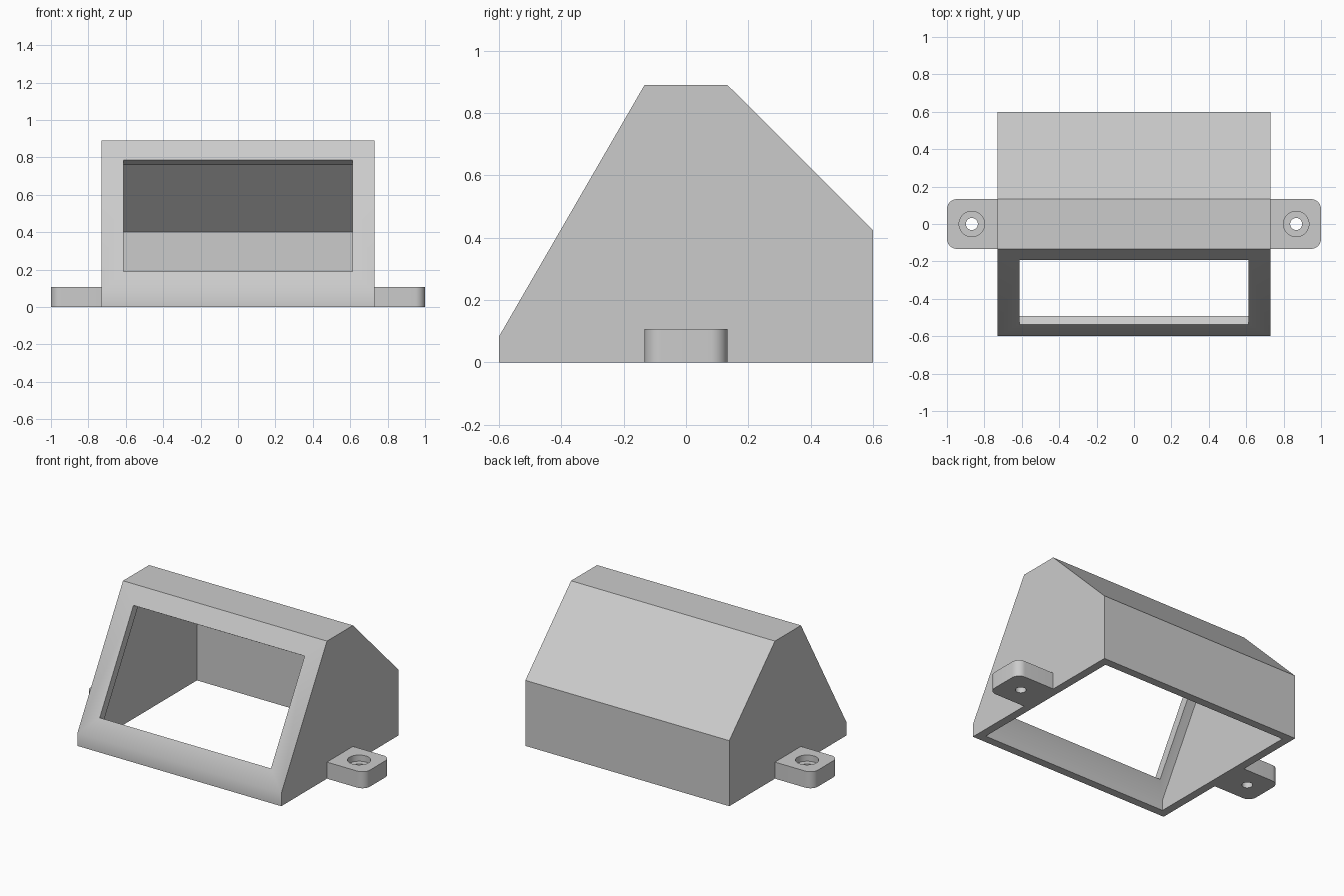
import bpy, bmesh
from math import sin, cos, pi, radians
from mathutils import Vector

cube = bpy.data.objects.get("Cube")
if cube:
    bpy.data.objects.remove(cube, do_unlink=True)

grey = bpy.data.materials.new("light grey plastic")
grey.use_nodes = True
grey.diffuse_color = (0.6, 0.6, 0.6, 1)
grey.node_tree.nodes["Principled BSDF"].inputs["Base Color"].default_value = (0.6, 0.6, 0.6, 1)


def prism(name, outline, start, end, axis):
    """Extrude a 2D outline along x (outline is y, z) or z (outline is x, y)."""
    def place(p, d):
        return (d, p[0], p[1]) if axis == "x" else (p[0], p[1], d)
    bm = bmesh.new()
    rings = [[bm.verts.new(place(p, d)) for p in outline] for d in (start, end)]
    for ring in rings:
        bm.faces.new(ring)
    for i in range(len(outline)):
        j = (i + 1) % len(outline)
        bm.faces.new((rings[0][i], rings[0][j], rings[1][j], rings[1][i]))
    bmesh.ops.recalc_face_normals(bm, faces=bm.faces)
    mesh = bpy.data.meshes.new(name)
    bm.to_mesh(mesh)
    bm.free()
    mesh.materials.append(grey)
    obj = bpy.data.objects.new(name, mesh)
    bpy.context.collection.objects.link(obj)
    return obj


def activate(obj):
    bpy.ops.object.select_all(action="DESELECT")
    obj.select_set(True)
    bpy.context.view_layer.objects.active = obj


def cut(obj, cutter):
    mod = obj.modifiers.new("cut", "BOOLEAN")
    mod.operation = "DIFFERENCE"
    mod.solver = "EXACT"
    mod.object = cutter
    activate(obj)
    bpy.ops.object.modifier_apply(modifier=mod.name)
    bpy.data.objects.remove(cutter, do_unlink=True)


def smooth(obj):
    activate(obj)
    bpy.ops.object.shade_smooth_by_angle(angle=radians(35))


def arc(cx, cy, r, a0, a1, n):
    return [(cx + r * cos(a0 + (a1 - a0) * i / n),
             cy + r * sin(a0 + (a1 - a0) * i / n)) for i in range(n + 1)]


def circle(cx, r):
    return arc(cx, 0, r, 0, 2 * pi, 48)[:-1]


def inset(points, t):
    """Offset a clockwise outline inwards by t."""
    result = []
    for i, p in enumerate(points):
        a = (p - points[i - 1]).normalized()
        b = (points[(i + 1) % len(points)] - p).normalized()
        na, nb = Vector((a.y, -a.x)), Vector((b.y, -b.x))
        result.append(p + (na + nb) * t / (1 + na.dot(nb)))
    return result


# Housing: side profile hollowed out with an open bottom
WALL, HALF = 0.0533, 0.73
profile = [Vector(p) for p in ((-0.6, 0), (-0.6, 0.083), (-0.133, 0.89),
                               (0.133, 0.89), (0.6, 0.424), (0.6, 0))]
housing = prism("housing", profile, -HALF, HALF, "x")
hollow = inset(profile, WALL)
hollow[0].y = hollow[-1].y = -0.1
cut(housing, prism("hollow_cutter", hollow, WALL - HALF, HALF - WALL, "x"))

# Window cut square to the sloping front
low, high = profile[1], profile[2]
up = (high - low).normalized()
out = Vector((-up.y, up.x)) * 0.1
a, b = low + up * 0.123, high - up * 0.121
cut(housing, prism("window_cutter", [a + out, b + out, b - out, a - out],
                   -0.613, 0.613, "x"))
smooth(housing)

# Mounting tabs with rounded outer corners and counterbored screw holes
TAB_W, TAB_H, R = 0.133, 0.107, 0.0533
for side, name in ((1, "left_mounting_tab"), (-1, "right_mounting_tab")):
    outline = [(HALF, -TAB_W)]
    outline += arc(1 - R, R - TAB_W, R, -pi / 2, 0, 10)
    outline += arc(1 - R, TAB_W - R, R, 0, pi / 2, 10)
    outline += [(HALF, TAB_W)]
    tab = prism(name, [(side * x, y) for x, y in outline], 0, TAB_H, "z")
    centre = side * 0.867
    cut(tab, prism("counterbore_cutter", circle(centre, 0.068), TAB_H - 0.04, 0.2, "z"))
    cut(tab, prism("screw_hole_cutter", circle(centre, 0.032), -0.1, 0.2, "z"))
    smooth(tab)
